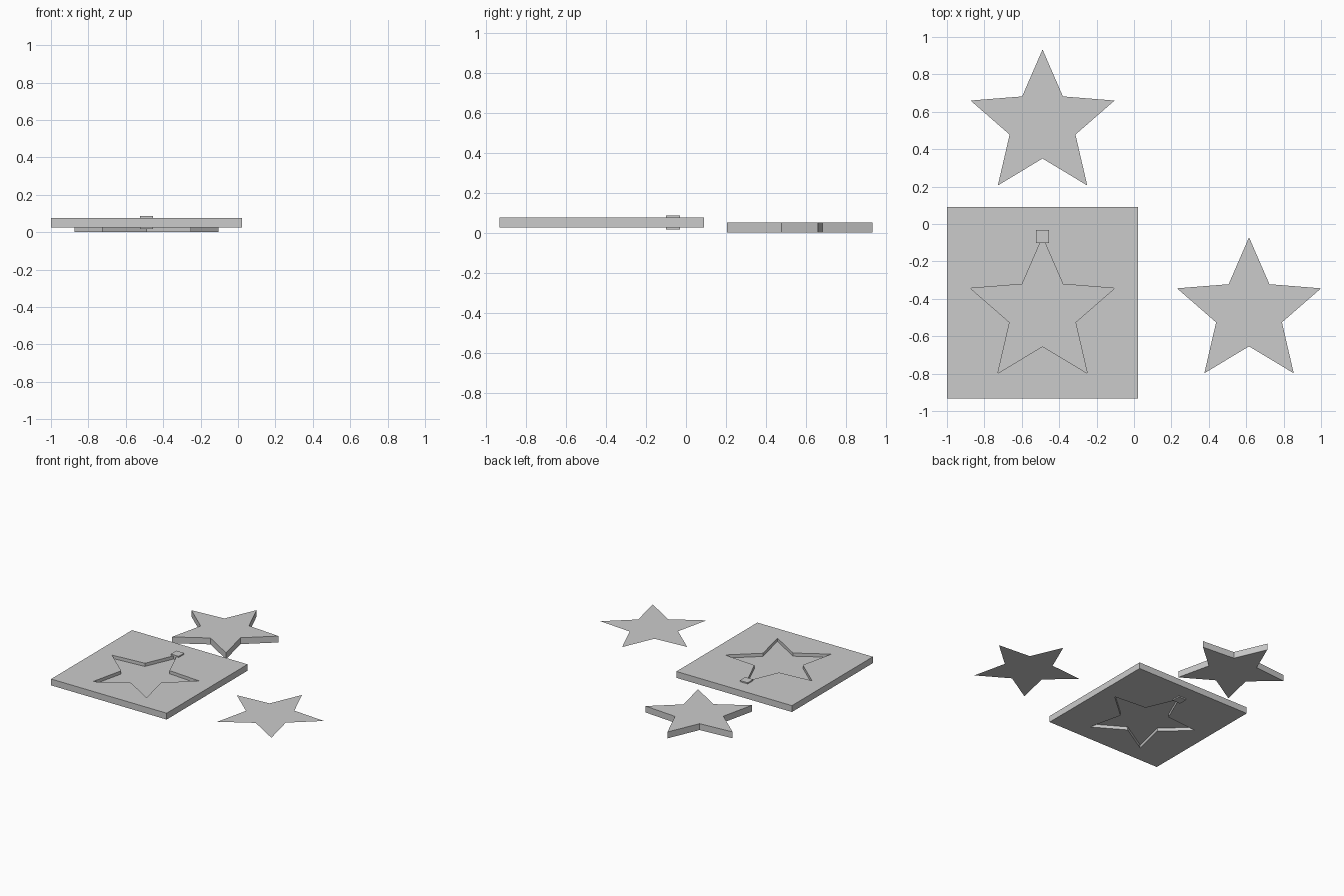
import bpy
import bmesh

cube = bpy.data.objects.get("Cube")
if cube:
    bpy.data.objects.remove(cube, do_unlink=True)

# One plain grey for every part
grey = bpy.data.materials.new("plain_grey")
grey.use_nodes = True
colour = (0.6, 0.6, 0.6, 1)
grey.diffuse_color = colour
for node in grey.node_tree.nodes:
    if node.type == 'BSDF_PRINCIPLED':
        node.inputs["Base Color"].default_value = colour

THICK = 0.051      # thickness of the plate and the solid star
LEVEL = 0.051      # height of the flat sheets
LEFT_X = -0.489    # shared centre line of plate and solid star
RIGHT_X = 0.615
BACK_Y = 0.0
FRONT_Y = -1.004

# Right half of the star outline, from the top tip to the bottom notch
HALF_STAR = [(0, 0.933), (0.109, 0.682), (0.385, 0.66),
             (0.176, 0.478), (0.239, 0.206), (0, 0.35)]


def star_outline(x, y):
    mirrored = [(-px, py) for px, py in reversed(HALF_STAR[1:-1])]
    return [(x + px, y + py) for px, py in HALF_STAR + mirrored]


def sheet(name, outlines, thickness=0, offset=0):
    """Fill outlines (later ones are holes) and optionally thicken the sheet."""
    bm = bmesh.new()
    edges = []
    for outline in outlines:
        verts = [bm.verts.new((x, y, LEVEL)) for x, y in outline]
        edges += [bm.edges.new((a, b)) for a, b in zip(verts, verts[1:] + verts[:1])]
    bmesh.ops.triangle_fill(bm, use_beauty=True, use_dissolve=False,
                            edges=edges, normal=(0, 0, 1))
    bm.normal_update()
    bmesh.ops.reverse_faces(bm, faces=[f for f in bm.faces if f.normal.z < 0])
    mesh = bpy.data.meshes.new(name)
    bm.to_mesh(mesh)
    bm.free()
    mesh.materials.append(grey)
    obj = bpy.data.objects.new(name, mesh)
    bpy.context.collection.objects.link(obj)
    if thickness:
        solid = obj.modifiers.new("thickness", 'SOLIDIFY')
        solid.thickness = thickness
        solid.offset = offset
    return obj


# Square plate with a star-shaped opening
x0, x1, y0, y1 = -1, 0.022, -0.933, 0.09
square = [(x0, y0), (x1, y0), (x1, y1), (x0, y1)]
sheet("star_plate", [square, star_outline(LEFT_X, FRONT_Y)], THICK)

# Thin star closing the opening at mid depth
sheet("recess_floor", [star_outline(LEFT_X, FRONT_Y)])

# Loose stars: a solid one behind, a paper-thin one at the side
sheet("solid_star", [star_outline(LEFT_X, BACK_Y)], THICK, -1)
sheet("flat_star", [star_outline(RIGHT_X, FRONT_Y)])

# Small block through the plate at the star's top tip
bpy.ops.mesh.primitive_cube_add(size=0.07, location=(LEFT_X, -0.066, LEVEL))
block = bpy.context.object
block.name = "tip_block"
block.data.materials.append(grey)
